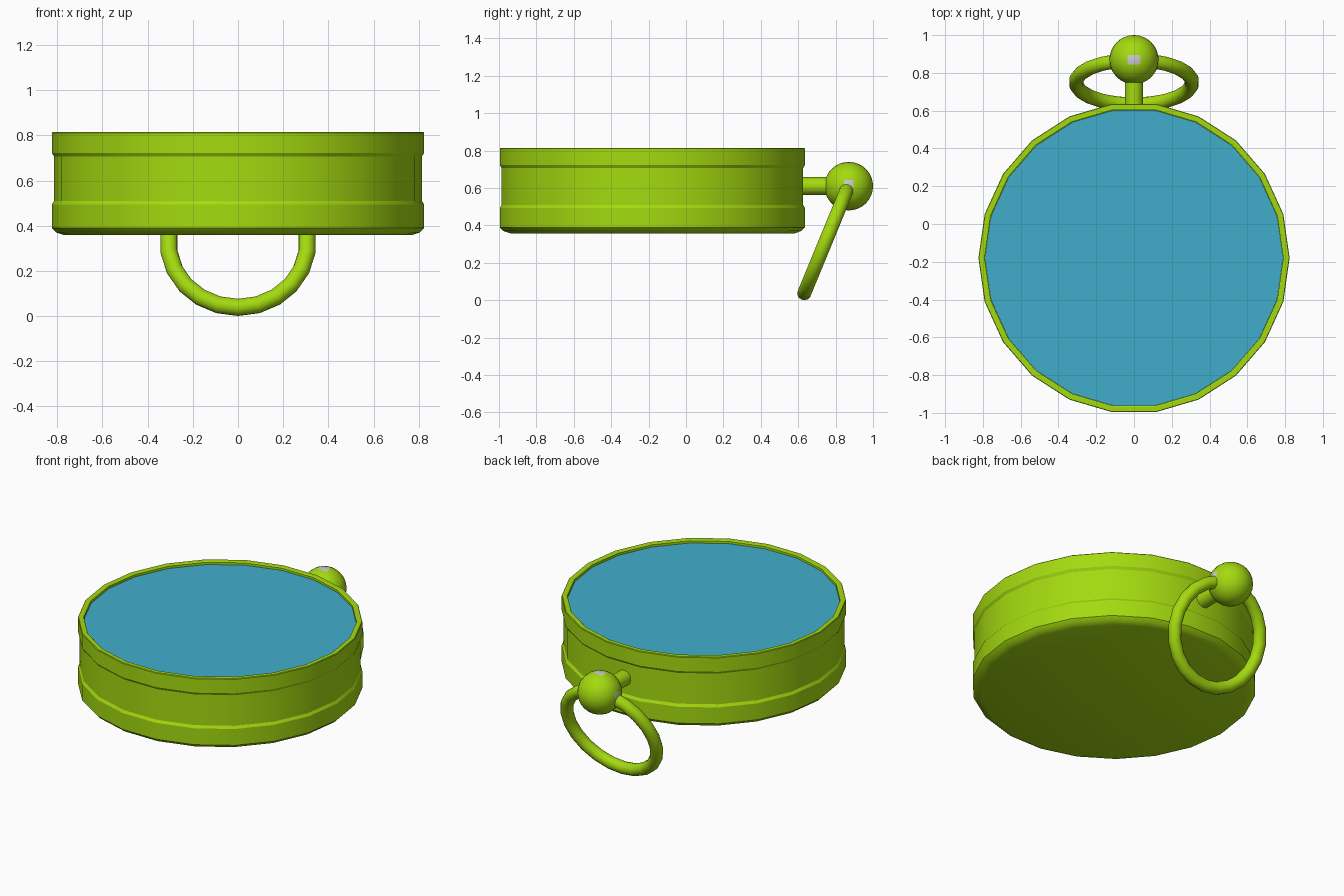
import bpy, bmesh, math
from mathutils import Matrix

if "Cube" in bpy.data.objects:
    bpy.data.objects.remove(bpy.data.objects["Cube"])

SIDES = 22
CY = -0.18


def material(name, rgb):
    m = bpy.data.materials.new(name)
    m.diffuse_color = (*rgb, 1)
    m.use_nodes = True
    m.node_tree.nodes["Principled BSDF"].inputs["Base Color"].default_value = m.diffuse_color
    return m


green = material("green_metal", (0.37, 0.70, 0.005))
blue = material("blue_glass", (0.053, 0.42, 0.60))
grey = material("grey_inlay", (0.55, 0.55, 0.58))


def smooth(obj):
    bpy.ops.object.select_all(action='DESELECT')
    obj.select_set(True)
    bpy.context.view_layer.objects.active = obj
    bpy.ops.object.shade_smooth_by_angle(angle=math.radians(30))


def finish(name, bm, mat):
    bmesh.ops.recalc_face_normals(bm, faces=bm.faces)
    mesh = bpy.data.meshes.new(name)
    bm.to_mesh(mesh)
    bm.free()
    obj = bpy.data.objects.new(name, mesh)
    bpy.context.collection.objects.link(obj)
    mesh.materials.append(mat)
    smooth(obj)
    return obj


def lathe(name, profile, mat):
    """Revolve (radius, z) points around the case axis, capping both ends."""
    bm = bmesh.new()
    rings = []
    for r, z in profile:
        rings.append([bm.verts.new((r * math.cos(t), CY + r * math.sin(t), z))
                      for t in (2 * math.pi * i / SIDES for i in range(SIDES))])
    for a, b in zip(rings, rings[1:]):
        for i in range(SIDES):
            j = (i + 1) % SIDES
            bm.faces.new((a[i], a[j], b[j], b[i]))
    bm.faces.new(rings[0])
    bm.faces.new(rings[-1])
    return finish(name, bm, mat)


# Round case with grooved waist, bevelled base and recessed top
lathe("case", [(0.77, 0.358), (0.805, 0.37), (0.824, 0.39), (0.824, 0.494),
               (0.814, 0.51), (0.814, 0.706), (0.824, 0.722), (0.824, 0.811),
               (0.821, 0.815), (0.796, 0.815), (0.790, 0.811), (0.790, 0.780)], green)

# Glass disc
lathe("glass", [(0.789, 0.770), (0.789, 0.797)], blue)

# Stem between case and knob
bm = bmesh.new()
bmesh.ops.create_cone(bm, cap_ends=True, segments=SIDES, radius1=0.048, radius2=0.048, depth=0.24,
                      matrix=Matrix.Translation((0, 0.72, 0.61)) @ Matrix.Rotation(math.pi / 2, 4, 'X'))
finish("stem", bm, green)

# Ball knob with small grey inlays on the top and sides
bm = bmesh.new()
bmesh.ops.create_uvsphere(bm, u_segments=24, v_segments=16, radius=0.13,
                          matrix=Matrix.Rotation(math.pi / 2, 4, 'X'))
for f in bm.faces:
    c = f.calc_center_median()
    if max(c.z, abs(c.x)) > 0.126:
        f.material_index = 1
bmesh.ops.translate(bm, verts=bm.verts, vec=(0, 0.87, 0.61))
knob = finish("knob", bm, green)
knob.data.materials.append(grey)

# Tilted hanging ring passing through the knob
bpy.ops.mesh.primitive_torus_add(major_segments=SIDES, minor_segments=14,
                                 major_radius=0.308, minor_radius=0.038)
ring = bpy.context.object
ring.name = "hanging_ring"
ring.data.transform(Matrix.Translation((0, 0.75, 0.323))
                    @ Matrix.Rotation(math.radians(67.6), 4, 'X')
                    @ Matrix.Rotation(math.pi / 2, 4, 'Z'))
ring.data.materials.append(green)
smooth(ring)
